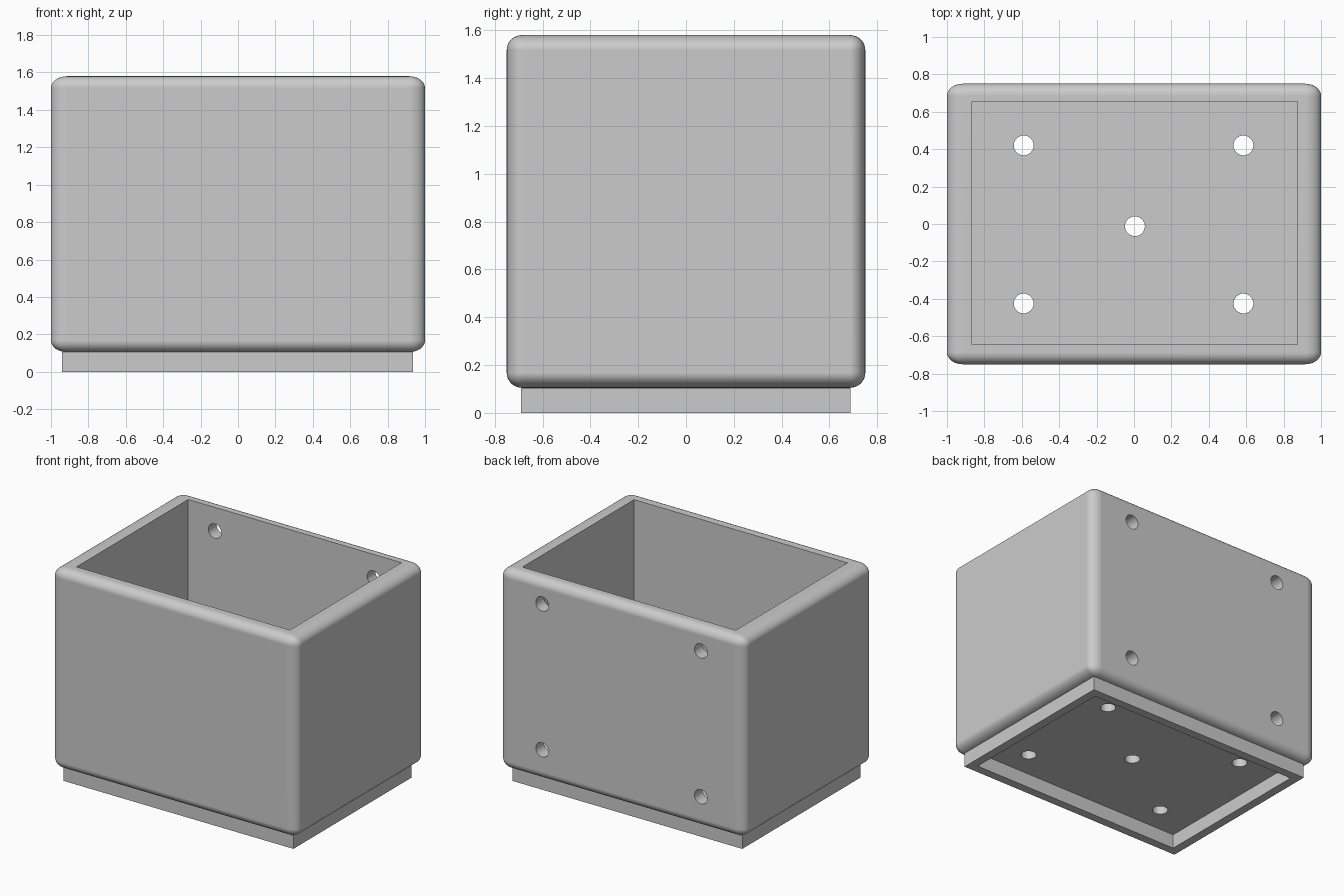
import bpy
import math

if "Cube" in bpy.data.objects:
    bpy.data.objects.remove(bpy.data.objects["Cube"])

WIDTH, DEPTH, HEIGHT = 2.0, 1.5, 1.58
BASE_TOP = 0.105
HOLE_RADIUS = 0.053

grey = bpy.data.materials.new("plain_grey")
grey.use_nodes = True
grey.diffuse_color = (0.6, 0.6, 0.6, 1)
grey.node_tree.nodes["Principled BSDF"].inputs["Base Color"].default_value = (0.6, 0.6, 0.6, 1)


def make_box(name, low, high):
    """Box between two opposite corners, with its size kept as object scale."""
    centre = [(a + b) / 2 for a, b in zip(low, high)]
    bpy.ops.mesh.primitive_cube_add(size=2, location=centre)
    box = bpy.context.object
    box.name = name
    box.scale = [(b - a) / 2 for a, b in zip(low, high)]
    box.data.materials.append(grey)
    return box


def make_drill(location, tilt=0):
    bpy.ops.mesh.primitive_cylinder_add(vertices=32, radius=HOLE_RADIUS, depth=0.5,
                                        location=location, rotation=(tilt, 0, 0))
    drill = bpy.context.object
    drill.name = "hole_cutter"
    drill.data.materials.append(grey)
    return drill


def apply_modifier(obj, kind, **settings):
    bpy.context.view_layer.objects.active = obj
    modifier = obj.modifiers.new(kind.title(), kind)
    for key, value in settings.items():
        setattr(modifier, key, value)
    bpy.ops.object.modifier_apply(modifier=modifier.name)


def cut(obj, cutter):
    apply_modifier(obj, "BOOLEAN", operation="DIFFERENCE", solver="EXACT", object=cutter)
    bpy.data.objects.remove(cutter)


def apply_scale(obj):
    bpy.ops.object.select_all(action="DESELECT")
    obj.select_set(True)
    bpy.context.view_layer.objects.active = obj
    bpy.ops.object.transform_apply(location=True, rotation=True, scale=True)


# Rounded open box: the rounding is stretched along with the cube
body = make_box("box_body", (-WIDTH / 2, -DEPTH / 2, BASE_TOP), (WIDTH / 2, DEPTH / 2, HEIGHT))
apply_modifier(body, "BEVEL", width=0.085, segments=8, limit_method="NONE")
apply_scale(body)
cut(body, make_box("cavity_cutter", (-0.865, -0.645, 0.21), (0.875, 0.655, 2)))

# Drain holes in the floor
floor_holes = [(x, y) for x in (-0.59, 0.585) for y in (-0.425, 0.42)] + [(0.005, -0.012)]
for x, y in floor_holes:
    cut(body, make_drill((x, y, 0.15)))

# Mounting holes in the back wall
for x in (-0.647, 0.647):
    for z in (0.33, 1.405):
        cut(body, make_drill((x, DEPTH / 2, z), math.pi / 2))

# Smooth rounding with clean flat walls
apply_scale(body)
bpy.ops.object.shade_smooth_by_angle(angle=math.radians(30))
body.modifiers.new("Weighted normals", "WEIGHTED_NORMAL").keep_sharp = True

# Hollow foot frame under the box
foot = make_box("foot_frame", (-0.94, -0.69, 0), (0.935, 0.687, BASE_TOP))
apply_scale(foot)
cut(foot, make_box("foot_cutter", (-0.875, -0.626, -0.5), (0.87, 0.623, 0.5)))
